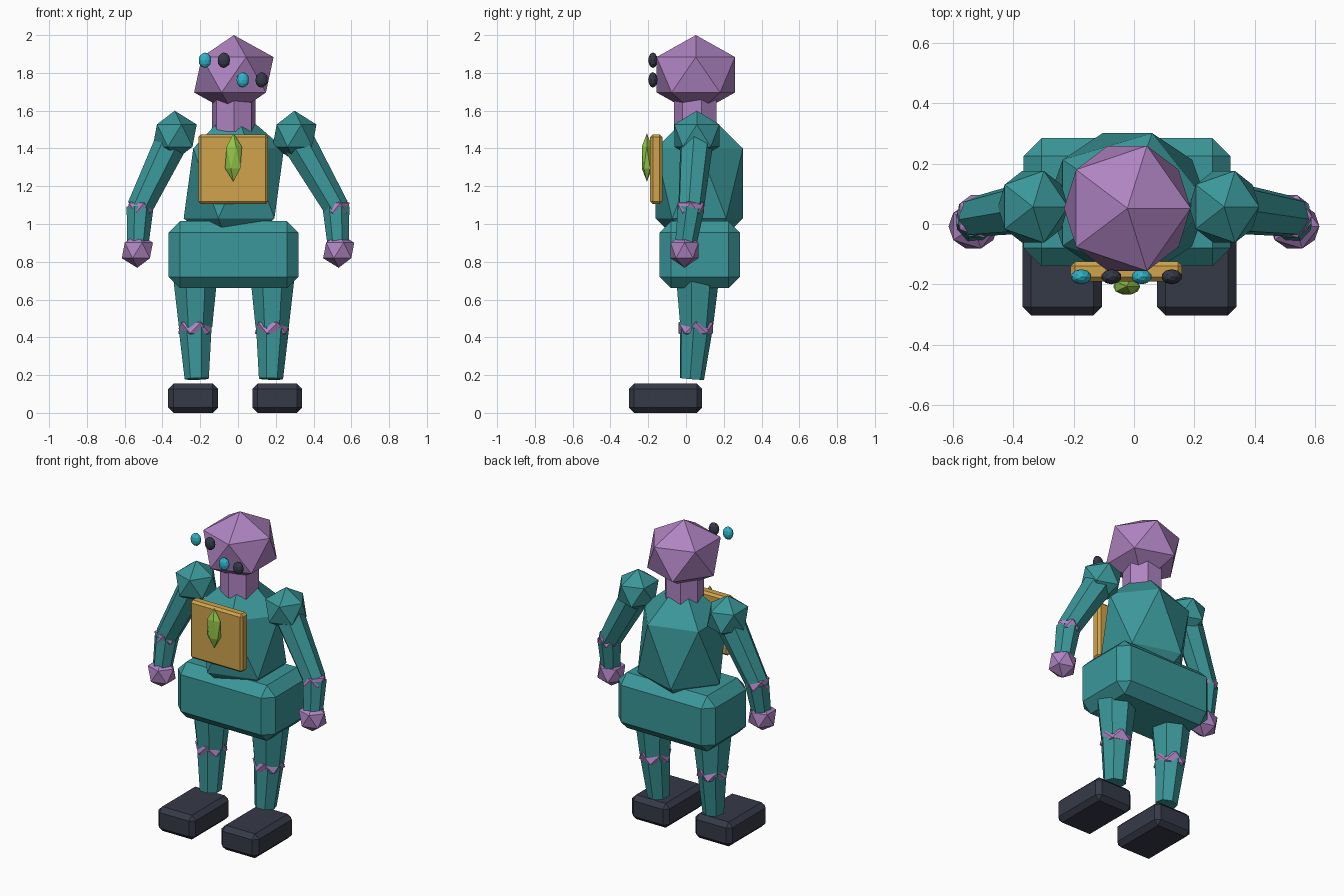
import bpy
import bmesh
from mathutils import Matrix, Vector

if "Cube" in bpy.data.objects:
    bpy.data.objects.remove(bpy.data.objects["Cube"], do_unlink=True)


def make_material(name, colour):
    mat = bpy.data.materials.new(name)
    mat.use_nodes = True
    mat.diffuse_color = (*colour, 1)
    mat.node_tree.nodes["Principled BSDF"].inputs["Base Color"].default_value = (*colour, 1)
    return mat


TEAL = make_material("teal", (0.043, 0.31, 0.32))
MAUVE = make_material("mauve", (0.43, 0.23, 0.54))
SLATE = make_material("slate", (0.036, 0.042, 0.064))
GOLD = make_material("gold", (0.63, 0.37, 0.073))
LIME = make_material("lime", (0.29, 0.56, 0.068))
CYAN = make_material("cyan", (0.027, 0.46, 0.59))


def finish(name, bm, mat):
    mesh = bpy.data.meshes.new(name)
    bm.to_mesh(mesh)
    bm.free()
    mesh.materials.append(mat)
    obj = bpy.data.objects.new(name, mesh)
    bpy.context.collection.objects.link(obj)
    return obj


def ball(name, centre, radii, mat, detail=1):
    """Faceted icosahedral ball with separate radii per axis."""
    bm = bmesh.new()
    bmesh.ops.create_icosphere(bm, subdivisions=detail, radius=1)
    bm.transform(Matrix.Translation(centre) @ Matrix.Diagonal((*radii, 1)))
    return finish(name, bm, mat)


def block(name, low, high, bevel, mat):
    """Box between two corners with a single flat chamfer."""
    low, high = Vector(low), Vector(high)
    bm = bmesh.new()
    bmesh.ops.create_cube(bm, size=1)
    bm.transform(Matrix.Translation((low + high) / 2) @ Matrix.Diagonal((*(high - low), 1)))
    obj = finish(name, bm, mat)
    mod = obj.modifiers.new("chamfer", "BEVEL")
    mod.width = bevel
    mod.segments = 1
    return obj


def limb(name, start, end, r_start, r_end, mat, sides=7):
    """Tapered prism running from start to end."""
    start, end = Vector(start), Vector(end)
    axis = end - start
    bm = bmesh.new()
    bmesh.ops.create_cone(bm, cap_ends=True, segments=sides, radius1=r_start,
                          radius2=r_end, depth=axis.length)
    turn = axis.to_track_quat("Z", "Y").to_matrix().to_4x4()
    bm.transform(Matrix.Translation((start + end) / 2) @ turn)
    return finish(name, bm, mat)


# Head, neck and trunk
MID = -0.022
ball("head", (MID, 0.052, 1.79), (0.235, 0.244, 0.21), MAUVE)
limb("neck", (MID, 0.055, 1.49), (MID, 0.055, 1.67), 0.118, 0.118, MAUVE)
ball("torso", (MID, 0.07, 1.215), (0.297, 0.272, 0.414), TEAL)
block("pelvis", (-0.367, -0.14, 0.66), (0.32, 0.285, 1.015), 0.06, TEAL)

# Chest plate with gem
block("chest_plate", (-0.21, -0.19, 1.105), (0.16, -0.125, 1.475), 0.014, GOLD)
ball("chest_gem", (-0.024, -0.207, 1.352), (0.05, 0.032, 0.128), LIME)

# Row of floating eyes, stepping down towards the left
for i, mat in enumerate((CYAN, SLATE, CYAN, SLATE)):
    z = 1.867 if i < 2 else 1.763
    ball(f"eye_{i + 1}", (-0.175 + 0.1 * i, -0.175, z), (0.034, 0.025, 0.041), mat, 2)

# Arms and legs
for side, s in (("right", -1), ("left", 1)):
    shoulder = (-0.018 + s * 0.317, 0.057, 1.468)
    elbow = (s * 0.52, 0.025, 1.085)
    hand = (s * 0.533, -0.008, 0.86)
    ball(side + "_shoulder", shoulder, (0.13, 0.14, 0.132), TEAL)
    limb(side + "_upper_arm", shoulder, elbow, 0.092, 0.07, TEAL)
    ball(side + "_elbow", elbow, (0.079, 0.083, 0.06), MAUVE)
    limb(side + "_forearm", elbow, hand, 0.073, 0.056, TEAL)
    ball(side + "_hand", hand, (0.092, 0.086, 0.092), MAUVE)

    hip = (MID + s * 0.205, 0.056, 0.72)
    knee = (MID + s * 0.203, 0.052, 0.45)
    ankle = (MID + s * 0.195, 0.03, 0.18)
    limb(side + "_thigh", hip, knee, 0.12, 0.09, TEAL)
    ball(side + "_knee", knee, (0.103, 0.108, 0.065), MAUVE)
    limb(side + "_shin", knee, ankle, 0.09, 0.066, TEAL)

    foot_x = -0.015 + s * 0.223
    block(side + "_foot", (foot_x - 0.132, -0.303, 0), (foot_x + 0.132, 0.085, 0.155),
          0.028, SLATE)
